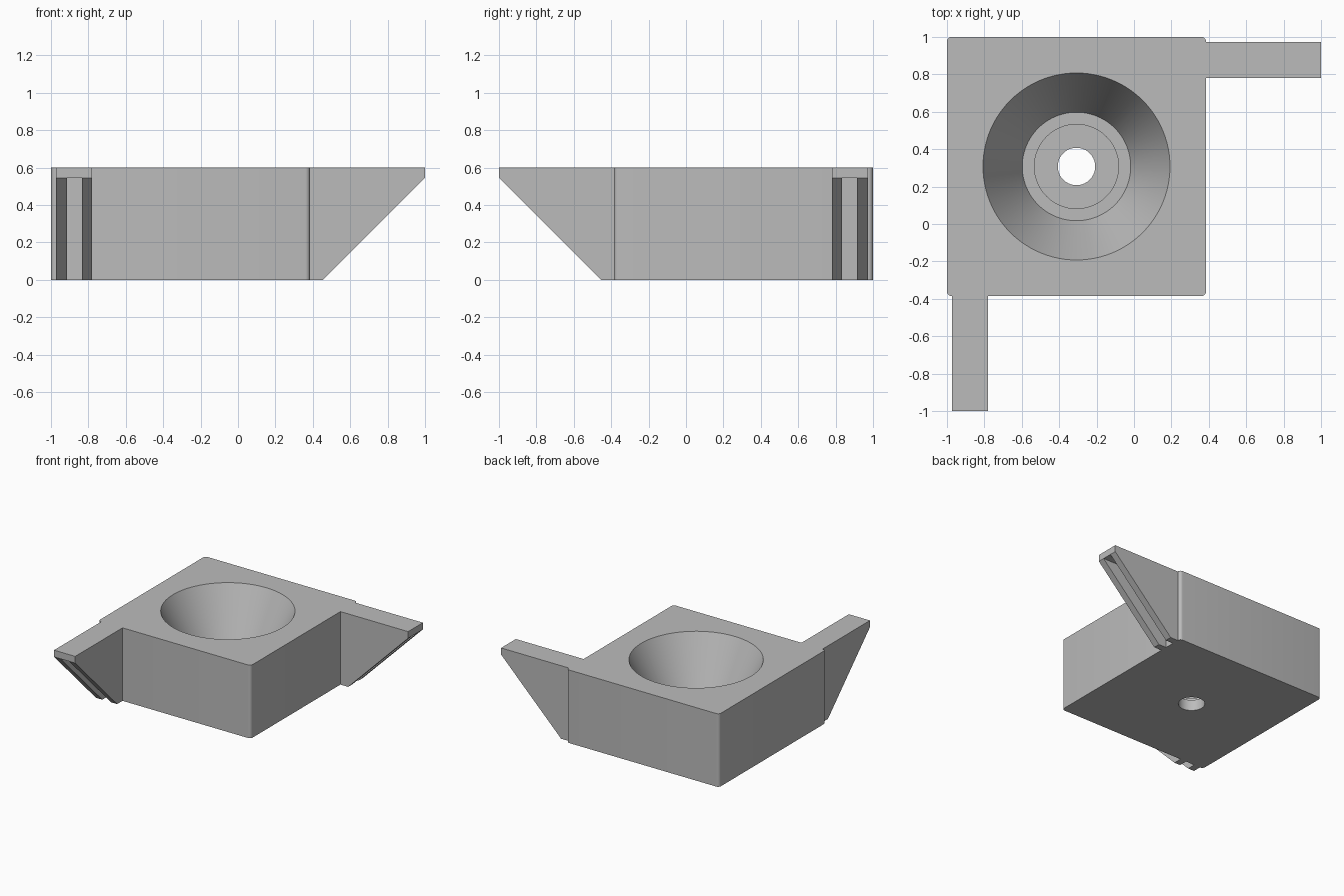
import bpy, bmesh, math
from mathutils import Matrix, Vector

if "Cube" in bpy.data.objects:
    bpy.data.objects.remove(bpy.data.objects["Cube"])

grey = bpy.data.materials.new("plain grey")
grey.use_nodes = True
grey.diffuse_color = (0.5, 0.5, 0.5, 1)
grey.node_tree.nodes["Principled BSDF"].inputs["Base Color"].default_value = (0.5, 0.5, 0.5, 1)

LOW, HIGH, HEIGHT = -1.0, 0.385, 0.6
CENTRE = (LOW + HIGH) / 2


def make_object(name, bm):
    bmesh.ops.recalc_face_normals(bm, faces=bm.faces)
    mesh = bpy.data.meshes.new(name)
    bm.to_mesh(mesh)
    bm.free()
    obj = bpy.data.objects.new(name, mesh)
    bpy.context.collection.objects.link(obj)
    mesh.materials.append(grey)
    return obj


def smooth(obj):
    bpy.ops.object.select_all(action='DESELECT')
    obj.select_set(True)
    bpy.context.view_layer.objects.active = obj
    bpy.ops.object.shade_smooth_by_angle(angle=math.radians(30))


def add_box(bm, lo, hi):
    lo, hi = Vector(lo), Vector(hi)
    matrix = Matrix.Translation((lo + hi) / 2) @ Matrix.Diagonal((*(hi - lo), 1))
    return bmesh.ops.create_cube(bm, size=1, matrix=matrix)["verts"]


def add_prism(bm, profile, y0, y1):
    """Extrude an x-z outline from y0 to y1."""
    face = bm.faces.new([bm.verts.new((x, y0, z)) for x, z in profile])
    out = bmesh.ops.extrude_face_region(bm, geom=[face])["geom"]
    verts = [v for v in out if isinstance(v, bmesh.types.BMVert)]
    bmesh.ops.translate(bm, verts=verts, vec=(0, y1 - y0, 0))


# Square block with rounded upright corners
bm = bmesh.new()
add_box(bm, (LOW, -HIGH, 0), (HIGH, -LOW, HEIGHT))
upright = [e for e in bm.edges if abs(e.verts[0].co.z - e.verts[1].co.z) > 0.1]
bmesh.ops.bevel(bm, geom=upright, offset=0.025, segments=6, profile=0.5, affect='EDGES')
block = make_object("block", bm)

# Stepped conical recess and through hole, as one turned cutter
bm = bmesh.new()
profile = [(0, -0.1), (0.1, -0.1), (0.1, 0.09), (0.225, 0.09), (0.225, 0.18),
           (0.29, 0.18), (0.5, HEIGHT), (0.5, 0.7), (0, 0.7)]
points = [bm.verts.new((r, 0, z)) for r, z in profile]
edges = [bm.edges.new(pair) for pair in zip(points, points[1:])]
bmesh.ops.spin(bm, geom=points + edges, axis=(0, 0, 1), cent=(0, 0, 0),
               angle=math.tau, steps=96)
bmesh.ops.remove_doubles(bm, verts=bm.verts, dist=0.0005)
bmesh.ops.translate(bm, verts=bm.verts, vec=(CENTRE, -CENTRE, 0))
cutter = make_object("recess_cutter", bm)
cutter.hide_render = True

cut = block.modifiers.new("recess", 'BOOLEAN')
cut.operation, cut.solver, cut.object = 'DIFFERENCE', 'EXACT', cutter
bpy.context.view_layer.objects.active = block
bpy.ops.object.modifier_apply(modifier=cut.name)
bpy.data.objects.remove(cutter)
smooth(block)

# Sloped arms: a top plate over two triangular cheeks with an open slot between
CEILING = 0.545
ROOT = HIGH - 0.01


def make_arm(name, mirrored):
    bm = bmesh.new()
    cheek = [(ROOT, 0), (0.455, 0), (1, CEILING), (ROOT, CEILING)]
    add_prism(bm, cheek, 0.78, 0.835)
    add_prism(bm, cheek, 0.915, 0.972)
    add_box(bm, (ROOT, 0.78, CEILING), (1, 0.972, HEIGHT))
    if mirrored:
        # Reflect across the block diagonal: (x, y) becomes (-y, -x)
        for v in bm.verts:
            v.co.x, v.co.y = -v.co.y, -v.co.x
    return make_object(name, bm)


make_arm("left_arm", False)
make_arm("front_arm", True)
